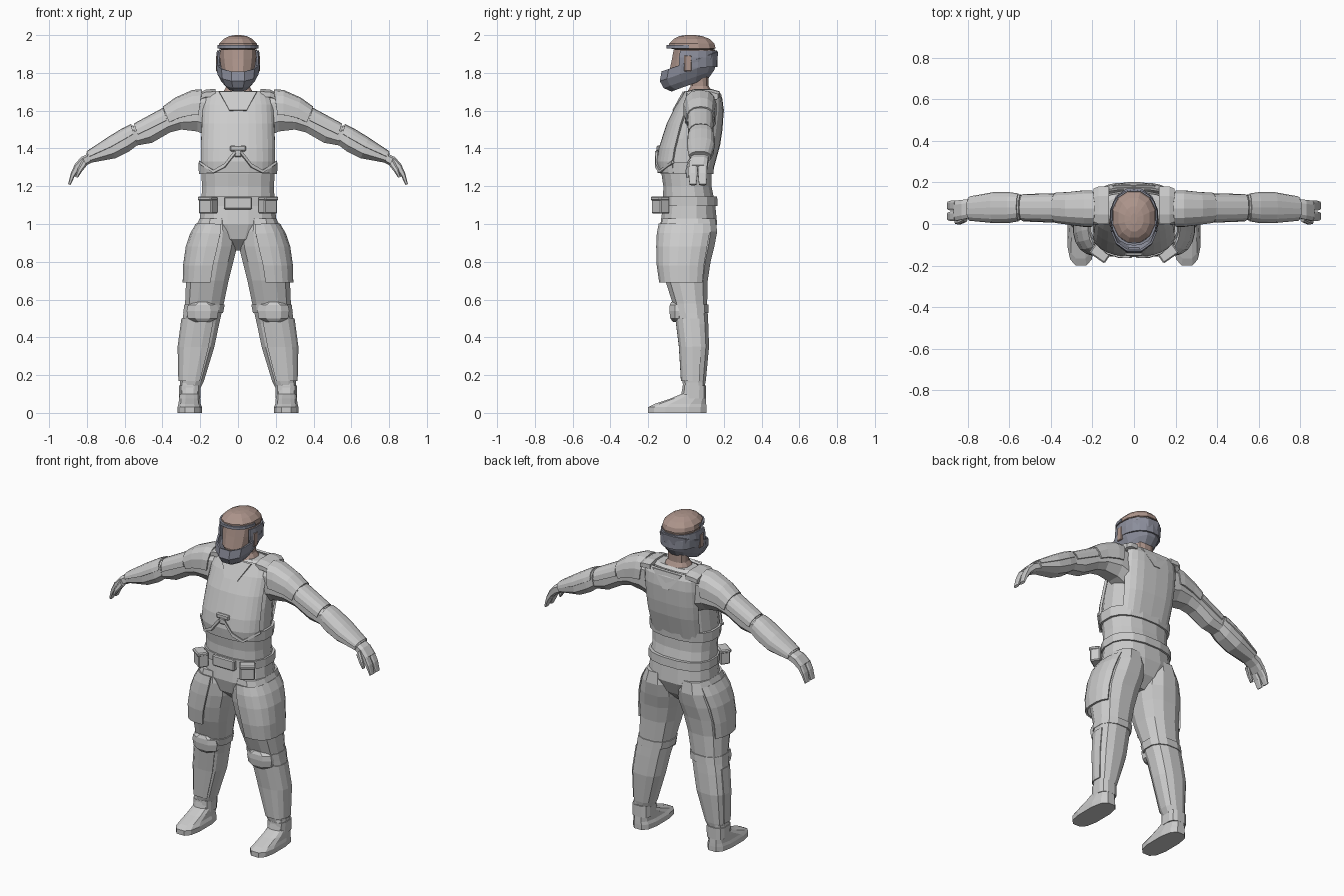
import bpy, bmesh, math
from mathutils import Matrix

def material(name, rgb):
    m = bpy.data.materials.new(name)
    m.diffuse_color = (*rgb, 1)
    return m

SKIN = material("skin", (0.42, 0.30, 0.26))
HELM = material("helmet_grey", (0.26, 0.27, 0.33))

def finish(name, bm, mirror, mat, thick=0):
    bmesh.ops.recalc_face_normals(bm, faces=bm.faces)
    me = bpy.data.meshes.new(name)
    bm.to_mesh(me)
    bm.free()
    ob = bpy.data.objects.new(name, me)
    bpy.context.collection.objects.link(ob)
    if mat:
        me.materials.append(mat)
    if thick:
        s = ob.modifiers.new("thickness", 'SOLIDIFY')
        s.thickness, s.offset = thick, 0
    if mirror:
        ob.modifiers.new("mirror", 'MIRROR')
    return ob

def loft(name, secs, n=8, e=0.8, arc=None, tilt=0, thick=0, mirror=False, mat=None, caps=True):
    """Sections are (xa, za, xb, zb, y0, y1): ring through two xz points and two y limits."""
    bm = bmesh.new()
    if arc:
        ang = [math.radians(arc[0] + (arc[1] - arc[0]) * i / n) for i in range(n + 1)]
    else:
        ang = [2 * math.pi * (i + 0.5) / n for i in range(n)]
    f = lambda c: math.copysign(abs(c) ** e, c)
    k = 1 if arc else f(math.cos(math.pi / n))
    rings = []
    for xa, za, xb, zb, y0, y1 in secs:
        ring = []
        for a in ang:
            u, v = f(math.cos(a)) / k / 2, f(math.sin(a)) / k / 2
            ring.append(bm.verts.new(((xa + xb) / 2 + u * (xb - xa), (y0 + y1) / 2 + v * (y1 - y0),
                                      (za + zb) / 2 + u * (zb - za) + tilt * v * (y1 - y0))))
        rings.append(ring)
    m = len(ang)
    for r, s in zip(rings, rings[1:]):
        for i in range(m - 1 if arc else m):
            j = (i + 1) % m
            bm.faces.new((r[i], r[j], s[j], s[i]))
    if not arc and caps:
        bm.faces.new(rings[0])
        bm.faces.new(rings[-1])
    return finish(name, bm, mirror, mat, thick)

def level(rows):
    """Horizontal rings (z, x0, x1, y0, y1)."""
    return [(x0, z, x1, z, y0, y1) for z, x0, x1, y0, y1 in rows]

def centred(rows):
    """Horizontal rings about x = 0 (z, half width, y0, y1)."""
    return [(-w, z, w, z, y0, y1) for z, w, y0, y1 in rows]

def box(name, loc, size, rz=0, bevel=0.006, mirror=False, mat=None):
    bm = bmesh.new()
    bmesh.ops.create_cube(bm, size=1)
    bmesh.ops.scale(bm, vec=size, verts=bm.verts)
    bmesh.ops.bevel(bm, geom=bm.edges[:], offset=bevel, segments=1, affect='EDGES')
    bmesh.ops.transform(bm, matrix=Matrix.Translation(loc) @ Matrix.Rotation(math.radians(rz), 4, 'Z'), verts=bm.verts)
    return finish(name, bm, mirror, mat)

def plate(name, pts, t, mirror=False):
    """Polygon of xyz points thickened to a plate."""
    bm = bmesh.new()
    bm.faces.new([bm.verts.new(p) for p in pts])
    return finish(name, bm, mirror, None, t)

# Torso and pelvis
loft("torso", centred([(.86, .05, -.05, .07), (.92, .13, -.115, .13), (1.0, .205, -.135, .165),
                       (1.1, .195, -.122, .155), (1.2, .19, -.12, .135), (1.3, .197, -.135, .135),
                       (1.45, .195, -.115, .15), (1.6, .19, -.05, .16), (1.69, .17, .005, .15),
                       (1.705, .13, .02, .135)]), n=16)
# Vest: chest plate, back plate, side band, waist flap
loft("chest_plate", centred([(1.27, .195, -.143, .13), (1.33, .2, -.15, .13), (1.4, .2, -.138, .14),
                             (1.53, .195, -.095, .15), (1.63, .19, -.045, .15), (1.70, .17, -.002, .15)]),
     n=12, arc=(-160, -20), thick=.014)
loft("back_plate", centred([(1.28, .17, -.1, .137), (1.42, .18, -.1, .175), (1.5, .185, -.1, .187),
                            (1.6, .185, -.05, .194), (1.66, .18, 0, .187), (1.695, .17, .01, .17)]),
     n=8, e=.6, arc=(25, 155), thick=.012)
plate("back_collar", [(-.1, .182, 1.69), (-.02, .199, 1.59), (.02, .199, 1.59), (.1, .182, 1.69)], .008)
plate("chest_collar", [(-.1, -.012, 1.70), (-.045, -.068, 1.60), (.045, -.068, 1.60), (.1, -.012, 1.70)], .01)
loft("shoulder_strap", [(.12, 1.66, .12, 1.715, .0, .18), (.17, 1.66, .17, 1.712, .0, .18),
                        (.195, 1.65, .195, 1.70, .01, .17)], mirror=True)
loft("vest_band", centred([(1.265, .207, -.135, .145), (1.325, .21, -.14, .15)]), n=16)
plate("chest_rib", [(.205, -.07, 1.335), (.13, -.137, 1.285), (.07, -.156, 1.32), (.02, -.158, 1.385),
                    (.01, -.158, 1.375), (.07, -.158, 1.30), (.13, -.139, 1.27), (.205, -.07, 1.32)], .012, True)
box("chest_clasp", (0, -.145, 1.40), (.085, .02, .03))
box("chest_clasp_stem", (0, -.15, 1.375), (.04, .018, .04))

# Belt with buckle and pouches
loft("belt", centred([(1.095, .203, -.13, .167), (1.145, .203, -.13, .165)]), n=16)
box("belt_buckle", (0, -.133, 1.11), (.15, .03, .065))
box("belt_pouch", (.158, -.135, 1.10), (.085, .06, .09), rz=35, mirror=True)
box("pouch_flap", (.161, -.138, 1.135), (.09, .064, .022), rz=35, mirror=True)

# Neck and head
loft("neck", centred([(1.66, .11, .0, .14), (1.705, .075, .01, .135), (1.73, .06, .025, .12),
                      (1.83, .06, .02, .12)]), n=12, mat=SKIN)
loft("head", centred([(1.74, .05, -.07, .08), (1.8, .085, -.09, .13), (1.87, .096, -.075, .15),
                      (1.925, .1, -.065, .155)]), n=12, e=.9, mat=SKIN)
loft("scalp", centred([(1.925, .09, -.06, .145), (1.93, .104, -.09, .157), (1.955, .1, -.09, .15),
                       (1.98, .075, -.065, .125), (1.995, .045, -.035, .085), (2.0, .015, 0, .05)]),
     n=12, e=.95, mat=SKIN)
# Helmet: tilted jaw guard, rear band, ear caps
loft("helmet_jaw", centred([(1.74, .06, -.075, .115), (1.77, .083, -.115, .145), (1.81, .104, -.134, .16),
                            (1.86, .111, -.125, .166)]), n=12, e=.9, tilt=.36, caps=False, thick=.01, mat=HELM)
loft("helmet_band", centred([(1.83, .11, -.11, .163), (1.88, .112, -.11, .163), (1.918, .107, -.1, .16)]),
     n=12, e=.9, arc=(-25, 205), thick=.01, mat=HELM)
loft("brow_rim", centred([(1.93, .104, -.098, .16), (1.947, .104, -.098, .16)]),
     n=10, e=.9, arc=(-175, -5), thick=.012, mat=HELM)
box("ear_cap", (.11, .01, 1.85), (.014, .04, .085), mirror=True, bevel=.004, mat=SKIN)

# Arms
loft("upper_arm", [(.14, 1.70, .15, 1.46, .0, .155), (.21, 1.70, .215, 1.49, -.005, .155),
                   (.32, 1.65, .30, 1.50, .005, .145), (.40, 1.605, .36, 1.485, .015, .14),
                   (.50, 1.55, .455, 1.43, .02, .138), (.575, 1.50, .54, 1.415, .022, .135)], mirror=True)
loft("shoulder_guard", [(.19, 1.708, .22, 1.50, -.01, .158), (.24, 1.705, .24, 1.50, -.01, .158),
                        (.33, 1.665, .30, 1.50, .0, .15), (.395, 1.618, .345, 1.49, .008, .147)],
     arc=(80, 280), thick=.01, mirror=True)
loft("upper_arm_guard", [(.395, 1.612, .36, 1.485, .01, .144), (.55, 1.528, .51, 1.42, .016, .14)],
     arc=(90, 270), thick=.008, mirror=True)
loft("forearm", [(.555, 1.523, .53, 1.42, .02, .14), (.60, 1.505, .575, 1.385, .012, .147),
                 (.69, 1.45, .65, 1.348, .012, .148), (.805, 1.375, .775, 1.325, .022, .128)], mirror=True)
loft("forearm_guard", [(.565, 1.527, .54, 1.41, .016, .144), (.61, 1.505, .58, 1.38, .008, .15),
                       (.69, 1.456, .65, 1.345, .007, .151), (.80, 1.382, .775, 1.322, .018, .13)],
     arc=(95, 265), thick=.006, mirror=True)
# Hands: palm, two finger groups, thumb
loft("palm", [(.785, 1.375, .775, 1.325, .03, .12), (.83, 1.355, .815, 1.305, .022, .116),
              (.868, 1.312, .846, 1.278, .014, .112)], e=.6, mirror=True)
for i, (y0, y1) in enumerate([(.014, .06), (.064, .112)]):
    loft(f"fingers_{i}", [(.864, 1.315, .844, 1.28, y0, y1), (.885, 1.27, .866, 1.25, y0, y1),
                          (.899, 1.212, .887, 1.205, y0 + .005, y1 - .005)], e=.6, mirror=True)
loft("thumb", [(.82, 1.345, .80, 1.31, .01, .045), (.85, 1.29, .828, 1.275, -.002, .025),
               (.862, 1.25, .848, 1.245, .0, .02)], mirror=True)

# Legs
loft("leg", level([(.12, .205, .305, -.01, .095), (.17, .18, .308, -.02, .105), (.35, .125, .313, -.03, .122),
                   (.47, .10, .298, -.045, .118), (.58, .075, .28, -.07, .112), (.70, .05, .275, -.11, .115),
                   (.80, .025, .275, -.13, .13), (.88, .005, .262, -.137, .15), (.96, .005, .235, -.138, .165),
                   (1.03, .03, .203, -.125, .155)]), n=12, mirror=True)
loft("thigh_guard", level([(.69, .06, .288, -.137, .115), (.78, .04, .286, -.15, .125),
                           (.88, .01, .272, -.153, .145), (.95, .0, .248, -.15, .16), (1.0, .01, .218, -.14, .16)]),
     n=8, arc=(-100, 45), thick=.012, mirror=True)
loft("shin_guard", level([(.17, .178, .313, -.025, .11), (.35, .122, .317, -.036, .125), (.5, .092, .297, -.055, .12)]),
     n=6, arc=(-125, 20), thick=.006, mirror=True)
loft("knee_strap", level([(.53, .079, .29, -.066, .12), (.575, .07, .284, -.075, .118)]), n=12, mirror=True)
loft("knee_pad", level([(.48, .15, .225, -.068, .0), (.50, .11, .265, -.083, .02), (.54, .103, .272, -.088, .03),
                        (.57, .11, .265, -.086, .02), (.588, .15, .225, -.078, .0)]), mirror=True)
# Boots
loft("boot", level([(0, .19, .32, -.2, .108), (.03, .19, .32, -.2, .108), (.048, .198, .315, -.165, .107),
                    (.075, .2, .312, -.085, .105), (.1, .203, .308, -.025, .1), (.16, .203, .308, -.013, .1)]),
     n=12, e=.7, mirror=True)
loft("boot_cuff", level([(.075, .198, .312, -.02, .106), (.145, .198, .312, -.018, .106)]), n=12, e=.65, mirror=True)
